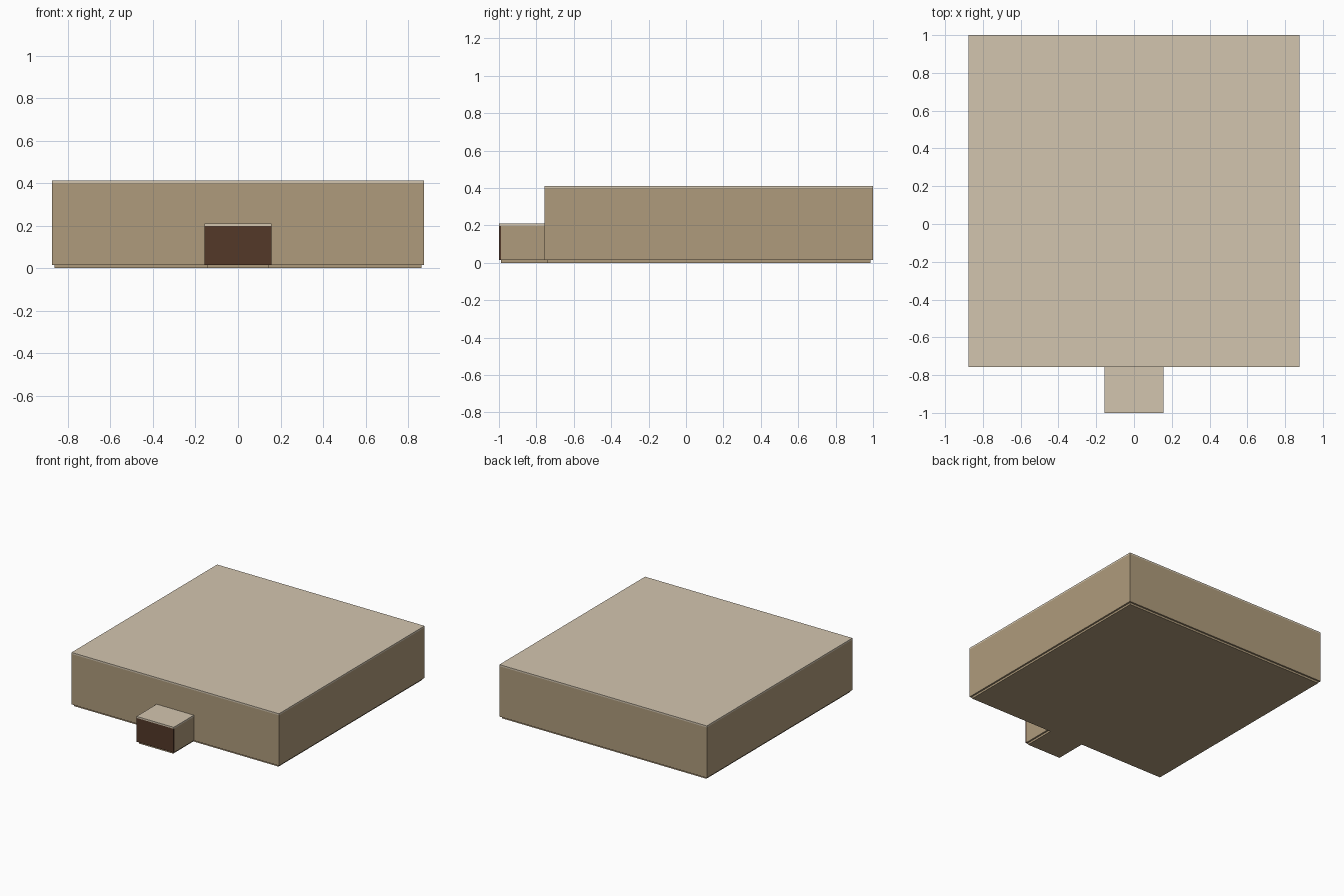
import bpy
import bmesh
from mathutils import Vector

if "Cube" in bpy.data.objects:
    bpy.data.objects.remove(bpy.data.objects["Cube"])


def material(name, rgb):
    m = bpy.data.materials.new(name)
    m.diffuse_color = (*rgb, 1)
    m.use_nodes = True
    m.node_tree.nodes["Principled BSDF"].inputs["Base Color"].default_value = m.diffuse_color
    return m


def box(name, half_x, y, z, mat):
    """Box centred on x, spanning the given y and z ranges."""
    bm = bmesh.new()
    bmesh.ops.create_cube(bm, size=1)
    bmesh.ops.scale(bm, vec=Vector((2 * half_x, y[1] - y[0], z[1] - z[0])), verts=bm.verts)
    bmesh.ops.translate(bm, vec=Vector((0, sum(y) / 2, sum(z) / 2)), verts=bm.verts)
    me = bpy.data.meshes.new(name)
    bm.to_mesh(me)
    bm.free()
    me.materials.append(mat)
    ob = bpy.data.objects.new(name, me)
    bpy.context.collection.objects.link(ob)
    return ob


wall = material("wall_tan", (0.43, 0.33, 0.20))
roof = material("roof_cream", (0.65, 0.56, 0.43))
dark = material("door_brown", (0.087, 0.040, 0.022))

LIP, INSET, SLAB = 0.015, 0.013, 0.012   # plinth height, plinth inset, roof thickness
FRONT = -0.757                           # front wall of the main block
DOOR = -0.988                            # back of the door panel

# Main block: recessed plinth, walls, thin roof slab
box("main_plinth", 0.876 - INSET, (FRONT + INSET, 1 - INSET), (0, LIP), wall)
box("main_walls", 0.876, (FRONT, 1), (LIP, 0.412 - SLAB), wall)
box("main_roof", 0.876, (FRONT, 1), (0.412 - SLAB, 0.412), roof)

# Entrance porch: same build, closed by a full-width dark door
box("porch_plinth", 0.157 - INSET, (DOOR, FRONT + INSET), (0, LIP), wall)
box("porch_walls", 0.157, (DOOR, FRONT), (LIP, 0.209 - SLAB), wall)
box("porch_roof", 0.157, (-1, FRONT), (0.209 - SLAB, 0.209), roof)
box("porch_door", 0.157, (-1, DOOR), (LIP, 0.209 - SLAB), dark)
